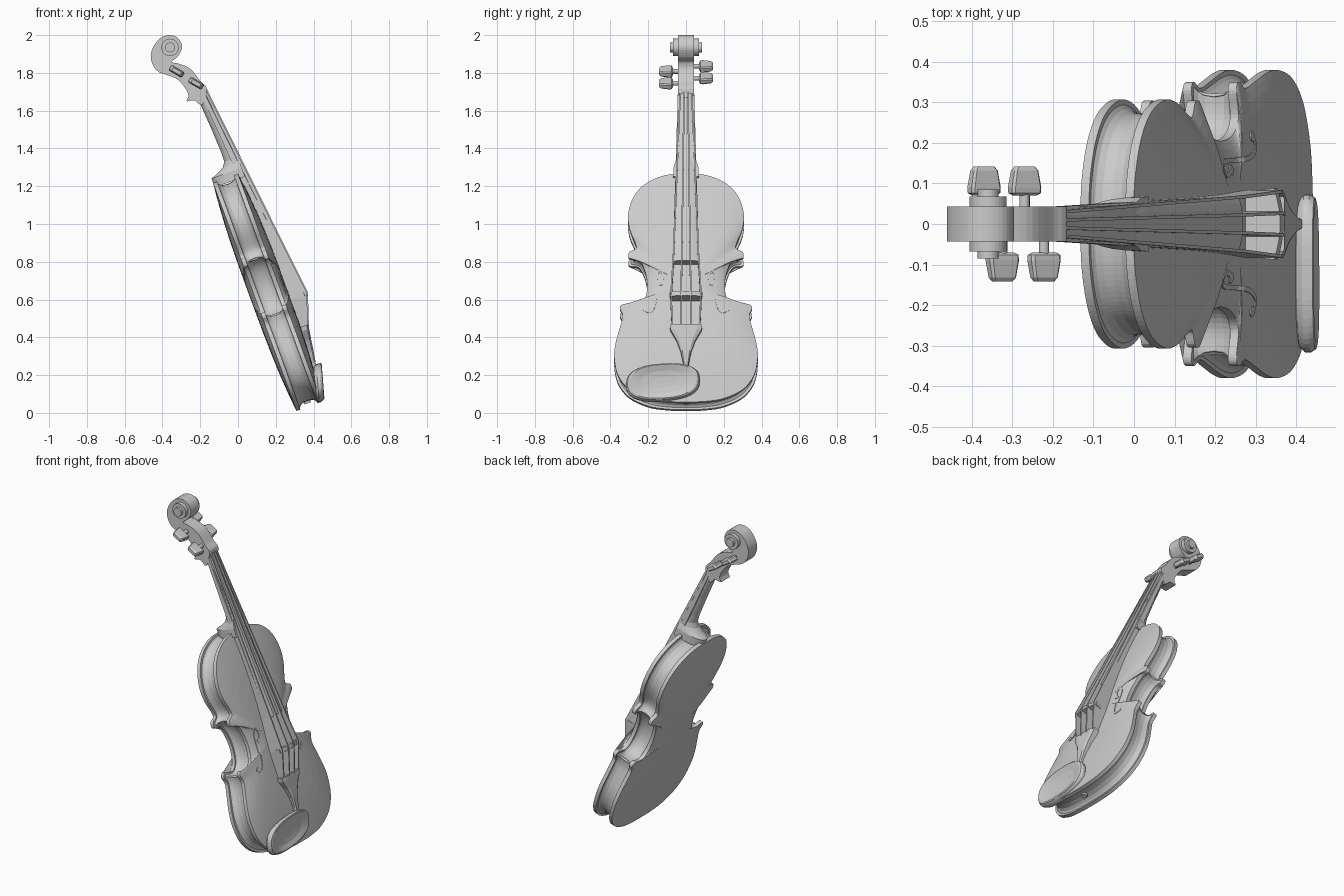
import bpy, bmesh, math
from mathutils import Matrix, Vector
from mathutils.bvhtree import BVHTree

cube = bpy.data.objects.get("Cube")
if cube:
    bpy.data.objects.remove(cube, do_unlink=True)

grey = bpy.data.materials.new("plain grey")
grey.use_nodes = True
grey.diffuse_color = (.6, .6, .6, 1)
for node in grey.node_tree.nodes:
    if node.type == 'BSDF_PRINCIPLED':
        node.inputs["Base Color"].default_value = (.6, .6, .6, 1)

# Leaning frame of the instrument: x = out of the belly, y = side, z = along the body
LEAN = Matrix.Translation((.31, 0, .01)) @ Matrix.Rotation(math.radians(-20.1), 4, 'Y')
UPRIGHT = Matrix.Identity(4)
parts = []


def loft(name, rings, frame=LEAN, caps=True):
    """Skin a row of closed rings that all have the same number of points."""
    bm = bmesh.new()
    loops = [[bm.verts.new(frame @ Vector(p)) for p in ring] for ring in rings]
    for a, b in zip(loops, loops[1:]):
        for i in range(len(a)):
            j = (i + 1) % len(a)
            bm.faces.new((a[i], a[j], b[j], b[i]))
    if caps:
        bm.faces.new(loops[0])
        bm.faces.new(loops[-1])
    bmesh.ops.recalc_face_normals(bm, faces=bm.faces[:])
    mesh = bpy.data.meshes.new(name)
    bm.to_mesh(mesh)
    bm.free()
    mesh.materials.append(grey)
    obj = bpy.data.objects.new(name, mesh)
    bpy.context.collection.objects.link(obj)
    parts.append(obj)
    return obj


def smooth_path(points, steps, closed=True):
    """Catmull-Rom curve through flat points."""
    pts = [Vector(p) for p in points]
    count, result = len(pts), []
    for i in range(count if closed else count - 1):
        if closed:
            a, b, c, d = (pts[(i + k) % count] for k in (-1, 0, 1, 2))
        else:
            a, b, c, d = (pts[min(max(i + k, 0), count - 1)] for k in (-1, 0, 1, 2))
        for s in range(steps):
            t = s / steps
            result.append(b + (c - a) * t / 2 + (a * 2 - b * 5 + c * 4 - d) * t * t / 2
                          + (b * 3 - a - c * 3 + d) * t ** 3 / 2)
    return result if closed else result + [pts[-1]]


def circle(radius, count=32):
    return [Vector((radius * math.cos(k * math.tau / count),
                    radius * math.sin(k * math.tau / count))) for k in range(count)]


# Body outline, one side from top to bottom as (side, height)
half = [(0, 1.285), (.1, 1.28), (.2, 1.24), (.27, 1.17), (.305, 1.07), (.3, .98),
        (.27, .9), (.265, .865), (.3, .845), (.3, .81), (.25, .8), (.218, .74),
        (.205, .66), (.218, .58), (.26, .535), (.33, .55), (.35, .53), (.335, .485),
        (.35, .42), (.373, .33), (.38, .25), (.36, .15), (.3, .07), (.2, .02),
        (.1, .003), (0, 0)]
outline = smooth_path(half + [(-y, u) for y, u in half[-2:0:-1]], 6)
total = len(outline)

# Soft inner outline for the hollow of the ribs
soft = outline
for _ in range(24):
    soft = [(soft[i - 1] + soft[i] * 2 + soft[(i + 1) % total]) / 4 for i in range(total)]
inner = []
for i in range(total):
    along = (soft[(i + 1) % total] - soft[i - 1]).normalized()
    inner.append(soft[i] + Vector((along.y, -along.x)) * .03)


def level(depth, inset=0):
    return [(depth, *p.lerp(q, inset)) for p, q in zip(outline, inner)]


def arch(base, rise):
    """Rings that shrink towards the middle of a plate while it swells."""
    middle = Vector((0, .65))
    rings = []
    for s in (.96, .88, .78, .65, .5, .32, .12):
        rings.append([(base + rise * (1 - s ** 3), *(middle + (p.lerp(q, min(1, 6 - 6 * s)) - middle) * s))
                      for p, q in zip(outline, soft)])
    return rings


loft("back_plate", [level(.022), level(0)] + arch(0, -.025))
loft("ribs", [level(d, f) for d, f in ((.02, .3), (.03, .65), (.045, .9), (.07, 1),
                                       (.095, .9), (.11, .65), (.12, .3))], caps=False)
belly = loft("belly", [level(.118), level(.14)] + arch(.14, .035))

# Sound holes as thin plates that follow the swell of the belly
surface = BVHTree.FromPolygons([v.co for v in belly.data.vertices],
                               [tuple(p.vertices) for p in belly.data.polygons])
outward = LEAN.to_3x3() @ Vector((1, 0, 0))


def on_belly(y, u, lift):
    hit = surface.ray_cast(LEAN @ Vector((.4, y, u)), -outward)[0]
    return hit + outward * lift


stem = smooth_path([(.13, .665), (.12, .7), (.137, .73), (.154, .7), (.157, .62),
                    (.165, .54), (.187, .497), (.215, .505)], 5, closed=False)
for side in (1, -1):
    ribbon = []
    for i, p in enumerate(stem):
        along = (stem[min(i + 1, len(stem) - 1)] - stem[max(i - 1, 0)]).normalized()
        across = Vector((-along.y, along.x)) * .006
        ribbon.append([on_belly(side * q.x, q.y, lift) for q, lift in
                       ((p + across, -.002), (p + across, .003), (p - across, .003), (p - across, -.002))])
    loft("sound_hole", ribbon, UPRIGHT)
    for y, u in ((.134, .66), (.216, .512)):
        loft("sound_hole_eye", [[on_belly(side * y + c.x, u + c.y, lift) for c in circle(.013, 16)]
                                for lift in (-.002, .003)], UPRIGHT)

# Slim neck with a rounded back that turns sharply into the heel
neck = []
for u, front, back, wide in ((1.76, .12, .075, .043), (1.7, .125, .08, .042), (1.55, .15, .09, .044),
                             (1.42, .165, .096, .047), (1.37, .17, .094, .05), (1.345, .17, .076, .055),
                             (1.325, .17, .04, .062), (1.31, .17, 0, .066), (1.26, .17, 0, .068)):
    neck.append([(front - (front - back) * math.sin(k * math.pi / 16) ** .8,
                  wide * math.cos(k * math.pi / 16), u) for k in range(17)])
loft("neck", neck)

# Fingerboard with a curved face, standing on the belly at its lower end
board = []
for u, top, bottom, wide in ((1.765, .13, .1, .043), (1.29, .18, .135, .056), (.763, .236, .16, .07)):
    face = [(top - .012 * (k / 4) ** 2, wide * k / 4, u) for k in range(-4, 5)]
    board.append(face + [(bottom, wide, u), (bottom, -wide, u)])
loft("fingerboard", board)
loft("nut", [[(.095, y, u), (.137, y, u), (.137, -y, u), (.095, -y, u)]
             for u, y in ((1.775, .043), (1.757, .043))])

# Bridge: a solid plate with a curved crown
bridge = []
for u in (.555, .58):
    crown = [(.266 - .016 * (k / 4) ** 2, .088 * k / 4, u) for k in range(-4, 5)]
    bridge.append(crown + [(.155, .078, u), (.155, -.078, u)])
loft("bridge", bridge)

# Tailpiece narrowing towards the end, reaching down to the belly
tail = []
for u, depth, wide in ((.41, .215, .086), (.385, .212, .082), (.33, .203, .05),
                       (.27, .194, .028), (.21, .184, .016), (.12, .168, .01)):
    tail.append([(depth, -wide * .7, u), (depth, wide * .7, u), (depth - .008, wide, u),
                 (.15, wide, u), (.15, -wide, u), (depth - .008, -wide, u)])
loft("tailpiece", tail)
loft("end_button", [[(.07 + c.x, c.y, u) for c in circle(.018, 20)] for u in (.06, .018)])

# Strings as thin fins that stand on the fingerboard and the belly
for k in (-1.5, -.5, .5, 1.5):
    drop = .006 * abs(k) - .003
    fin = []
    for top, bottom, y, u in ((.14, .11, .02, 1.765), (.25, .165, .045, .765),
                              (.272, .16, .053, .568), (.216, .16, .048, .4)):
        fin.append([(top - drop, k * y - .004, u), (top - drop, k * y + .004, u),
                    (bottom, k * y + .004, u), (bottom, k * y - .004, u)])
    loft("string", fin)

# Chin rest: rounded dish on the right side of the lower end
rest = []
for size, height in ((.8, -.05), (.94, -.044), (1, -.03), (1, -.015), (.96, -.003),
                     (.9, 0), (.82, -.003), (.6, -.012), (.3, -.017), (.05, -.018)):
    ring = []
    for c in circle(1, 48):
        y = math.copysign(abs(c.x) ** .8, c.x) * .195 * size
        u = math.copysign(abs(c.y) ** .8, c.y) * .095 * size + .06 * y
        ring.append((.186 + height + .28 * u, y - .122, .1 + u))
    rest.append(ring)
loft("chin_rest", rest)

# Scroll and peg box in side profile
profile = smooth_path([(-.165, 1.715), (-.2, 1.757), (-.25, 1.82), (-.31, 1.848), (-.352, 1.858),
                       (-.32, 1.885), (-.296, 1.935), (-.315, 1.982), (-.36, 2), (-.41, 1.985),
                       (-.447, 1.94), (-.462, 1.89), (-.45, 1.84), (-.42, 1.805), (-.38, 1.79),
                       (-.32, 1.765), (-.28, 1.72), (-.262, 1.68), (-.272, 1.65),
                       (-.23, 1.655), (-.19, 1.63)], 4)
loft("scroll_and_peg_box", [[(p.x, y, p.y) for p in profile] for y in (-.043, .043)], UPRIGHT)
for name, radius, reach in (("scroll_disc", .046, .068), ("scroll_eye", .026, .085)):
    loft(name, [[(c.x - .36, y, c.y + 1.935) for c in circle(radius)] for y in (-reach, reach)], UPRIGHT)

# Tuning pegs, two on each side
along, across = Vector((.86, 0, -.5)), Vector((.5, 0, .86))
for x, z, side in ((-.37, 1.835, 1), (-.27, 1.772, 1), (-.325, 1.808, -1), (-.222, 1.745, -1)):
    centre = Vector((x, 0, z))
    loft("peg_shaft", [[centre + along * c.x + across * c.y + Vector((0, side * y, 0))
                        for c in circle(.013, 16)] for y in (-.03, .08)], UPRIGHT)
    head = []
    for y, wide, thick in ((.07, .03, .01), (.076, .041, .016), (.09, .042, .017),
                           (.132, .034, .015), (.142, .026, .009)):
        ring = [(1, .6), (.85, 1), (-.85, 1), (-1, .6), (-1, -.6), (-.85, -1), (.85, -1), (1, -.6)]
        head.append([centre + along * wide * a + across * thick * b + Vector((0, side * y, 0))
                     for a, b in ring])
    loft("peg_head", head, UPRIGHT)

# Smooth shading with sharp edges kept
for obj in bpy.context.view_layer.objects:
    obj.select_set(obj in parts)
bpy.context.view_layer.objects.active = belly
bpy.ops.object.shade_smooth_by_angle(angle=math.radians(35))
